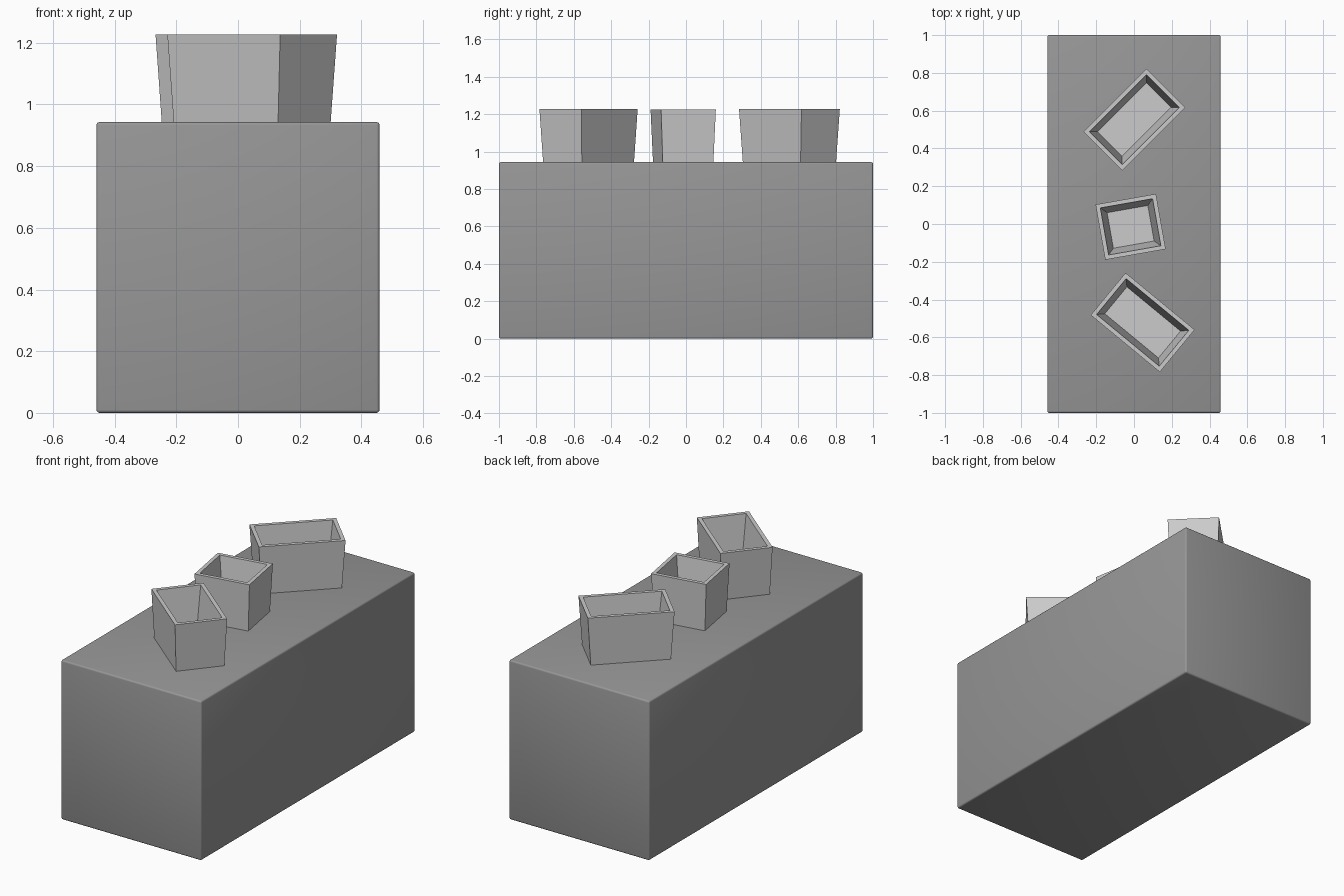
import bpy, bmesh
from math import radians
from mathutils import Matrix

if "Cube" in bpy.data.objects:
    bpy.data.objects.remove(bpy.data.objects["Cube"])

TABLE_TOP = 0.943


def finish(bm, name):
    bmesh.ops.recalc_face_normals(bm, faces=bm.faces)
    mesh = bpy.data.meshes.new(name)
    bm.to_mesh(mesh)
    bm.free()
    obj = bpy.data.objects.new(name, mesh)
    bpy.context.collection.objects.link(obj)
    return obj


def planter(name, x, y, length, width, angle, top):
    """Open tapered box: loft of rectangles from outer base over the rim to the inner floor."""
    wall, taper, floor_inset = 0.022, 0.925, 0.053
    rings = [
        (length * taper, width * taper, TABLE_TOP),
        (length, width, top),
        (length - 2 * wall, width - 2 * wall, top),
        (length - 2 * floor_inset, width - 2 * floor_inset, TABLE_TOP + 0.025),
    ]
    bm = bmesh.new()
    loops = [[bm.verts.new((sx * l / 2, sy * w / 2, z))
              for sx, sy in ((-1, -1), (1, -1), (1, 1), (-1, 1))]
             for l, w, z in rings]
    for a, b in zip(loops, loops[1:]):
        for i in range(4):
            j = (i + 1) % 4
            bm.faces.new((a[i], a[j], b[j], b[i]))
    bm.faces.new(loops[0][::-1])
    bm.faces.new(loops[-1])
    obj = finish(bm, name)
    obj.location = (x, y, 0)
    obj.rotation_euler.z = radians(angle)
    return obj


# Large dark base block with slightly rounded, smooth shaded edges
bm = bmesh.new()
bmesh.ops.create_cube(bm, size=1, matrix=Matrix.Translation((0, 0, TABLE_TOP / 2))
                      @ Matrix.Diagonal((0.918, 2.0, TABLE_TOP, 1)))
block = finish(bm, "base_block")
block.data.shade_smooth()
bevel = block.modifiers.new("rounded_edges", 'BEVEL')
bevel.width = 0.01
bevel.segments = 3
dark = bpy.data.materials.new("dark_grey")
dark.diffuse_color = (0.31, 0.31, 0.31, 1)
dark.use_nodes = True
dark.node_tree.nodes["Principled BSDF"].inputs["Base Color"].default_value = dark.diffuse_color
block.data.materials.append(dark)

# Three open boxes standing on the block
planter("back_box", 0.002, 0.553, 0.472, 0.29, 45, 1.227)
planter("middle_box", -0.018, -0.015, 0.325, 0.297, 10, 1.224)
planter("front_box", 0.046, -0.521, 0.474, 0.29, -39.5, 1.227)
